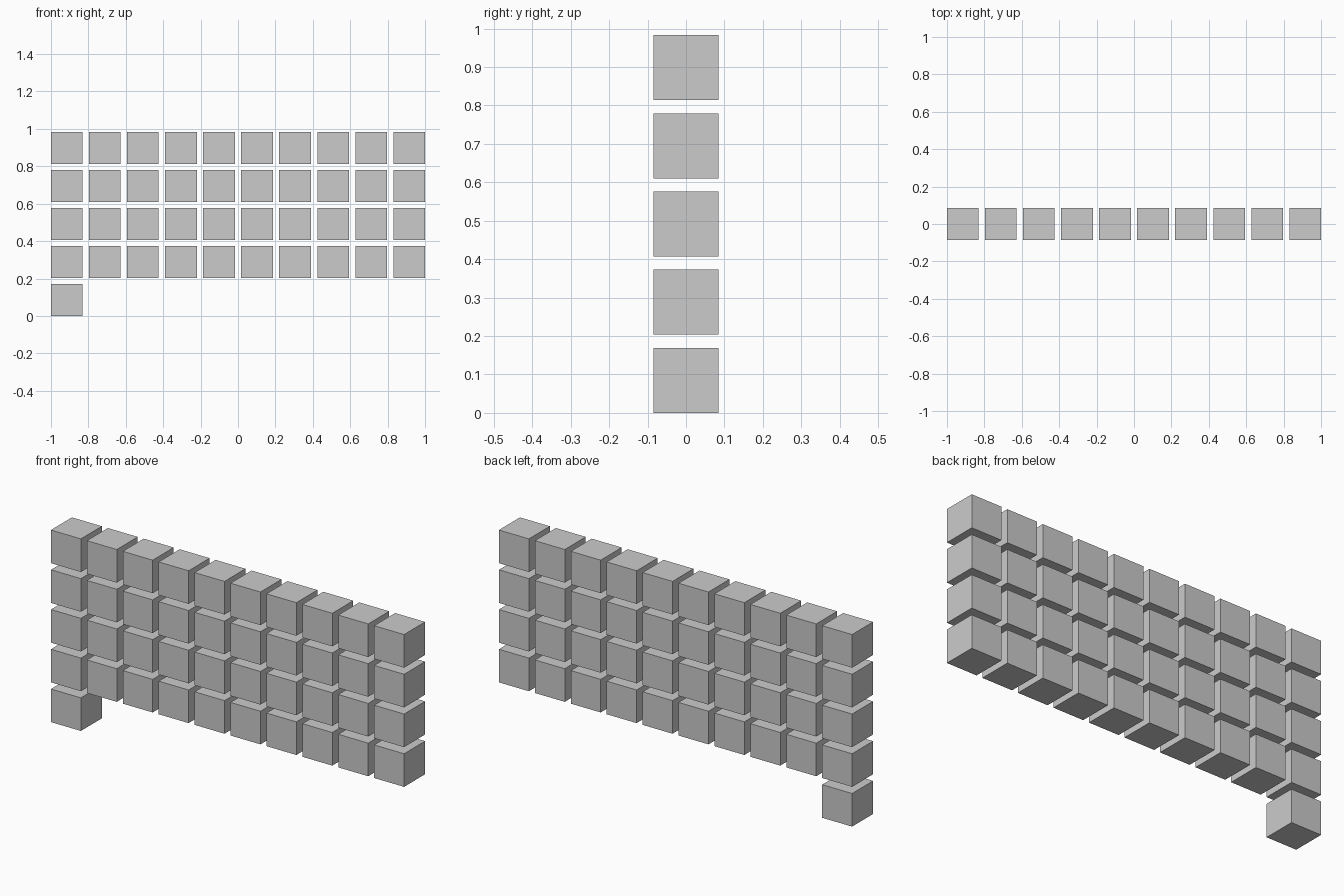
import bpy

if "Cube" in bpy.data.objects:
    bpy.data.objects.remove(bpy.data.objects["Cube"])

COLUMNS, FULL_ROWS = 10, 4
SIZE = 2 / 11.8        # cube edge; ten cubes with gaps span 2 units
PITCH = SIZE * 1.2     # spacing between cube centres


def add_cube(name, col, row):
    x = -1 + SIZE / 2 + col * PITCH
    z = SIZE / 2 + row * PITCH
    bpy.ops.mesh.primitive_cube_add(size=SIZE, location=(x, 0, z))
    bpy.context.object.name = name


# Single cube that starts the bottom row
add_cube("bottom_cube", 0, 0)

# Full rows of the wall above it
for row in range(1, FULL_ROWS + 1):
    for col in range(COLUMNS):
        add_cube(f"wall_cube_row{row}_col{col + 1}", col, row)
